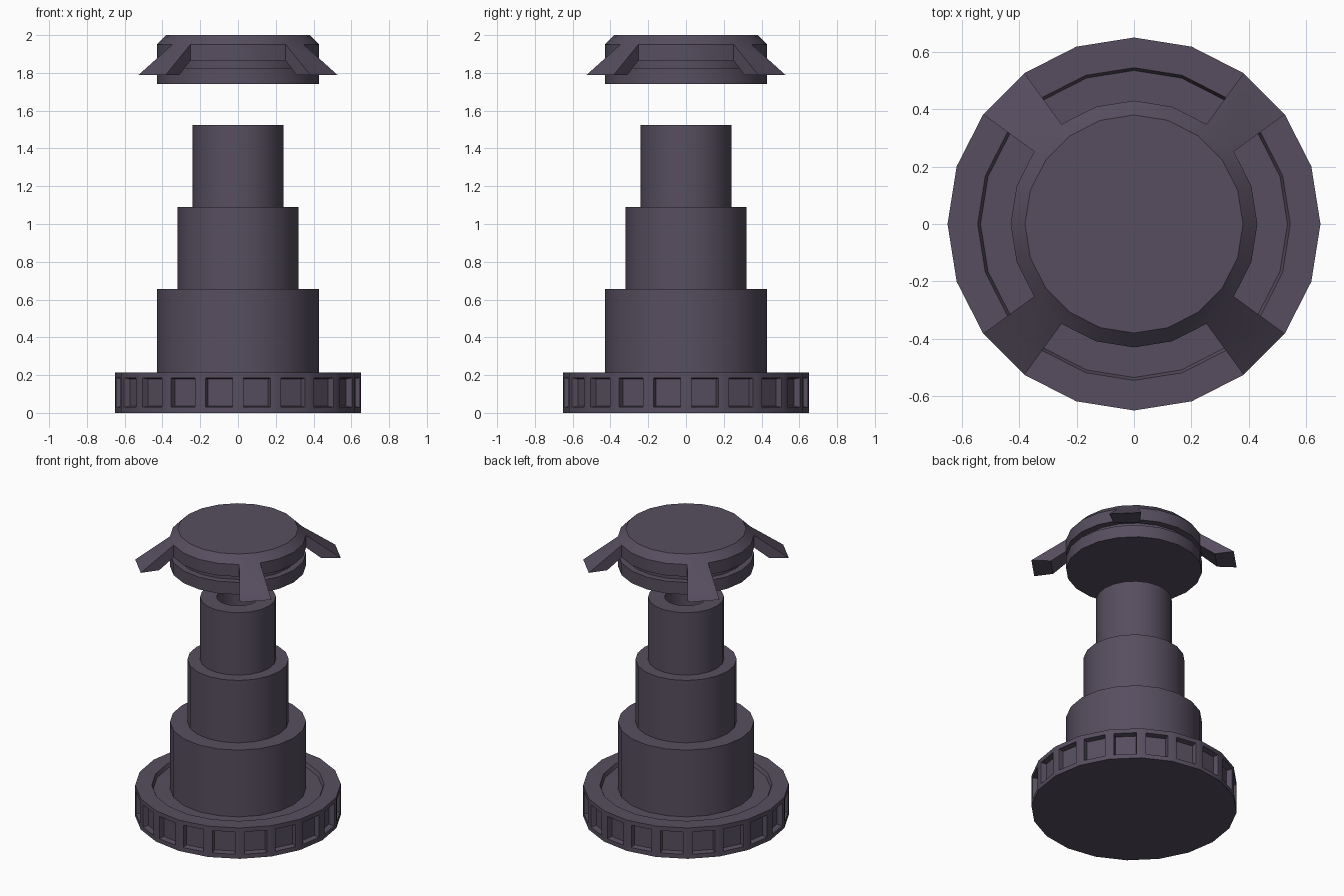
import bpy
import bmesh
from math import sin, cos, pi, radians

SIDES = 20

cube = bpy.data.objects.get("Cube")
if cube:
    bpy.data.objects.remove(cube, do_unlink=True)

# The one colour
COLOUR = (0.095, 0.076, 0.115, 1)
mat = bpy.data.materials.new("dusky_purple")
mat.use_nodes = True
mat.diffuse_color = COLOUR
mat.node_tree.nodes["Principled BSDF"].inputs["Base Color"].default_value = COLOUR


def lathe(profile):
    """Spin (radius, height) points about z, cap both ends, return mesh and bands of side faces."""
    bm = bmesh.new()
    rings = []
    for r, z in profile:
        rings.append([bm.verts.new((r * cos(2 * pi * i / SIDES), r * sin(2 * pi * i / SIDES), z))
                      for i in range(SIDES)])
    bands = []
    for low, high in zip(rings, rings[1:]):
        band = []
        for i in range(SIDES):
            j = (i + 1) % SIDES
            band.append(bm.faces.new((low[i], low[j], high[j], high[i])))
        bands.append(band)
    bm.faces.new(rings[0][::-1])
    bm.faces.new(rings[-1])
    bm.normal_update()
    return bm, bands


def finish(bm, name):
    mesh = bpy.data.meshes.new(name)
    bm.to_mesh(mesh)
    bm.free()
    mesh.materials.append(mat)
    obj = bpy.data.objects.new(name, mesh)
    bpy.context.collection.objects.link(obj)
    bpy.ops.object.select_all(action='DESELECT')
    obj.select_set(True)
    bpy.context.view_layer.objects.active = obj
    bpy.ops.object.shade_smooth_by_angle(angle=radians(30))
    return obj


# Base: dished disc with a recessed window in every side
bm, bands = lathe([(0.65, 0), (0.65, 0.215), (0.545, 0.215), (0.535, 0.19)])
panels = bands[0]
bmesh.ops.inset_individual(bm, faces=panels, thickness=0.03, use_even_offset=True)
bmesh.ops.inset_individual(bm, faces=panels, thickness=0.006, depth=-0.035, use_even_offset=True)
finish(bm, "base")

# Telescoping column sections
for name, r, z0, z1 in (("lower_column", 0.43, 0.19, 0.655),
                        ("middle_column", 0.32, 0.655, 1.09)):
    bm, bands = lathe([(r, z0), (r, z1)])
    finish(bm, name)

# Upper section has a socket in its top
bm, bands = lathe([(0.24, 1.09), (0.24, 1.525), (0.135, 1.525), (0.135, 1.4)])
finish(bm, "upper_column")

# Floating head: grooved disc with a chamfered top
bm, bands = lathe([(0.43, 1.74), (0.43, 1.825), (0.385, 1.825), (0.385, 1.865),
                   (0.43, 1.865), (0.43, 1.95), (0.38, 2.0)])

# Four sloping arms drawn out of the upper band
roots = [bands[4][i] for i in range(2, SIDES, 5)]
arms = bmesh.ops.extrude_discrete_faces(bm, faces=roots)["faces"]
for face in arms:
    middle = face.calc_center_median().z
    for v in face.verts:
        reach = (0.65 if v.co.z > middle else 0.527) / 0.43
        v.co.x *= reach
        v.co.y *= reach
        v.co.z = 1.79
finish(bm, "floating_head")
